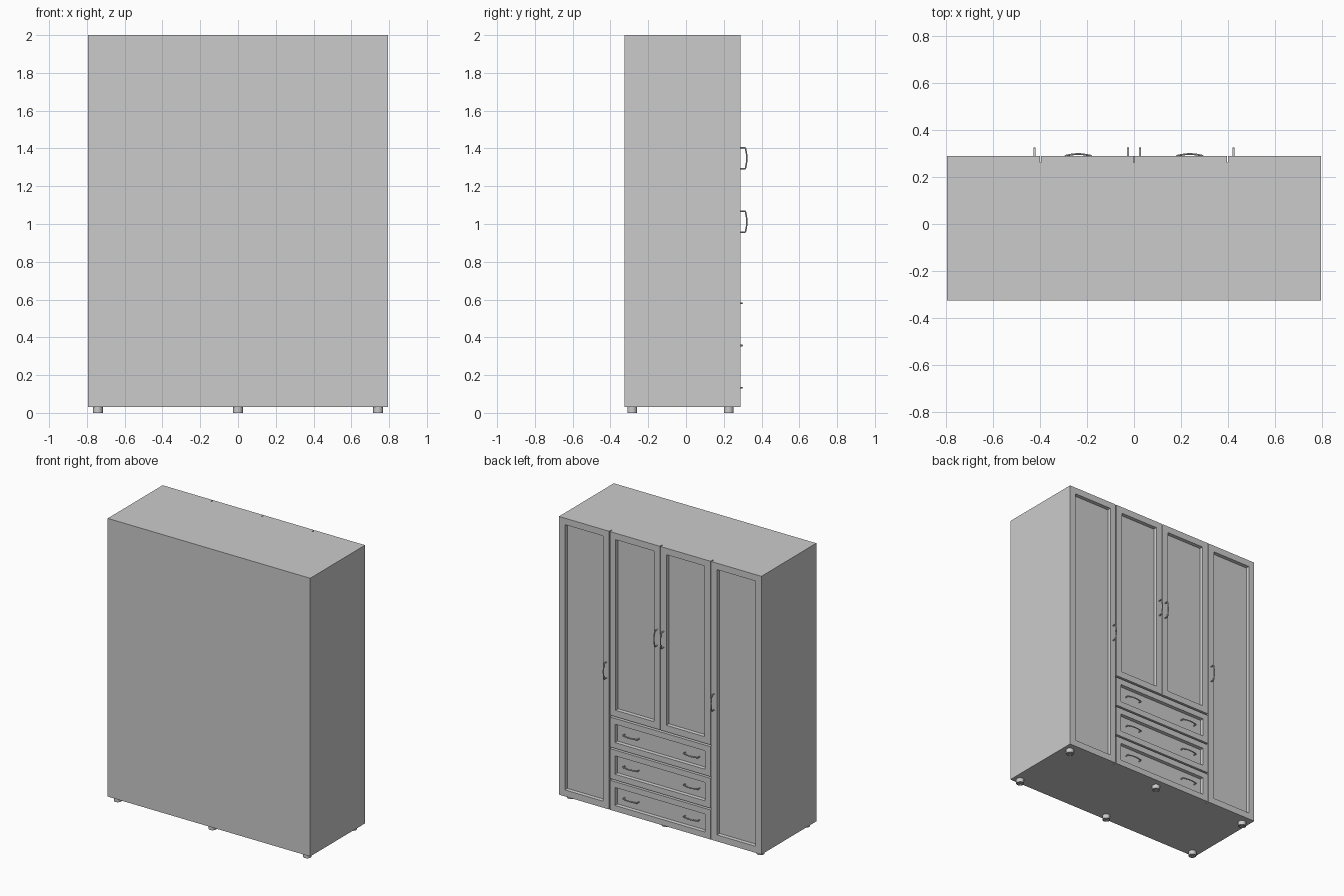
import bpy, bmesh, math
from mathutils import Matrix

if "Cube" in bpy.data.objects:
    bpy.data.objects.remove(bpy.data.objects["Cube"])

BACK, JOINT, FACE = -0.325, 0.262, 0.289   # plain side, carcass/door joint, door face
BOTTOM, TOP = 0.03, 2.0


def finish(bm, name):
    bmesh.ops.recalc_face_normals(bm, faces=bm.faces)
    me = bpy.data.meshes.new(name)
    bm.to_mesh(me)
    bm.free()
    ob = bpy.data.objects.new(name, me)
    bpy.context.scene.collection.objects.link(ob)
    return ob


def add_box(bm, x0, x1, y0, y1, z0, z1):
    m = Matrix.Translation(((x0 + x1) / 2, (y0 + y1) / 2, (z0 + z1) / 2)) @ \
        Matrix.Diagonal((x1 - x0, y1 - y0, z1 - z0, 1))
    return bmesh.ops.create_cube(bm, size=1, matrix=m)


def panel(name, x0, x1, z0, z1, margin):
    """Door or drawer front with a framed, recessed panel."""
    bm = bmesh.new()
    add_box(bm, x0, x1, JOINT - 0.001, FACE, z0, z1)
    bm.normal_update()
    front = max(bm.faces, key=lambda f: f.calc_center_median().y)
    bmesh.ops.inset_region(bm, faces=[front], thickness=margin, use_even_offset=True)
    bmesh.ops.inset_region(bm, faces=[front], thickness=0.003, use_even_offset=True)
    for v in front.verts:
        v.co.y = 0.266
    return finish(bm, name)


def handle(name, x, y, z, horizontal=False):
    """Bow handle: two legs and a gently curved grip."""
    pts = [(-0.056, -0.003), (-0.056, 0.02), (-0.0545, 0.0245)]
    pts += [(-0.052 + 0.104 * i / 12,
             0.026 + 0.007 * math.sin(math.pi * i / 12)) for i in range(13)]
    pts += [(0.0545, 0.0245), (0.056, 0.02), (0.056, -0.003)]
    bm = bmesh.new()
    rings, sides = [], 10
    for i, (a, d) in enumerate(pts):
        p, q = pts[max(i - 1, 0)], pts[min(i + 1, len(pts) - 1)]
        length = math.hypot(q[0] - p[0], q[1] - p[1])
        na, nd = -(q[1] - p[1]) / length, (q[0] - p[0]) / length
        ring = []
        for k in range(sides):
            t = 2 * math.pi * k / sides
            u, w = 0.0038 * math.cos(t), 0.0045 * math.sin(t)
            along, out = a + na * u, d + nd * u
            co = (x + along, y + out, z + w) if horizontal else (x + w, y + out, z + along)
            ring.append(bm.verts.new(co))
        rings.append(ring)
    for r, s in zip(rings, rings[1:]):
        for k in range(sides):
            j = (k + 1) % sides
            bm.faces.new((r[k], r[j], s[j], s[k]))
    bm.faces.new(rings[0])
    bm.faces.new(rings[-1])
    return smooth(finish(bm, name))


def smooth(ob):
    bpy.ops.object.select_all(action='DESELECT')
    ob.select_set(True)
    bpy.context.view_layer.objects.active = ob
    bpy.ops.object.shade_smooth_by_angle(angle=math.radians(40))
    return ob


def foot(name, x, y):
    """Round ring foot with a cross rib inside."""
    bm = bmesh.new()
    n, rings = 32, []
    for r, z in ((0.018, 0.02), (0.018, 0), (0.026, 0), (0.026, 0.032)):
        rings.append([bm.verts.new((x + r * math.cos(2 * math.pi * k / n),
                                    y + r * math.sin(2 * math.pi * k / n), z))
                      for k in range(n)])
    for a, b in zip(rings, rings[1:]):
        for k in range(n):
            j = (k + 1) % n
            bm.faces.new((a[k], a[j], b[j], b[k]))
    bm.faces.new(rings[0])
    bm.faces.new(rings[-1])
    add_box(bm, x - 0.019, x + 0.019, y - 0.004, y + 0.004, 0.0005, 0.021)
    add_box(bm, x - 0.004, x + 0.004, y - 0.019, y + 0.019, 0.0005, 0.021)
    return smooth(finish(bm, name))


# Carcass
bm = bmesh.new()
add_box(bm, -0.793, 0.793, BACK, JOINT, BOTTOM, TOP)
finish(bm, "cabinet_body")

# Doors and their handles, mirrored left and right
for s, side in ((-1, "left"), (1, "right")):
    a, b = sorted((s * 0.400, s * 0.793))
    panel("tall_door_" + side, a, b, BOTTOM, TOP, 0.046)
    handle("tall_door_handle_" + side, s * 0.422, FACE, 1.012)
    a, b = sorted((s * 0.003, s * 0.394))
    panel("short_door_" + side, a, b, 0.70, TOP, 0.046)
    handle("short_door_handle_" + side, s * 0.025, FACE, 1.348)

# Drawers, each with two handles on the recessed panel
for i in range(3):
    z = 0.133 + 0.224 * i
    panel(f"drawer_{i + 1}", -0.394, 0.394, max(z - 0.106, BOTTOM), z + 0.106, 0.041)
    for s, side in ((-1, "left"), (1, "right")):
        handle(f"drawer_handle_{i + 1}_{side}", s * 0.237, 0.264, z, True)

# Feet
for ix, x in enumerate((-0.742, 0, 0.742)):
    for name, y in (("front", -0.285), ("back", 0.226)):
        foot(f"foot_{name}_{ix + 1}", x, y)
